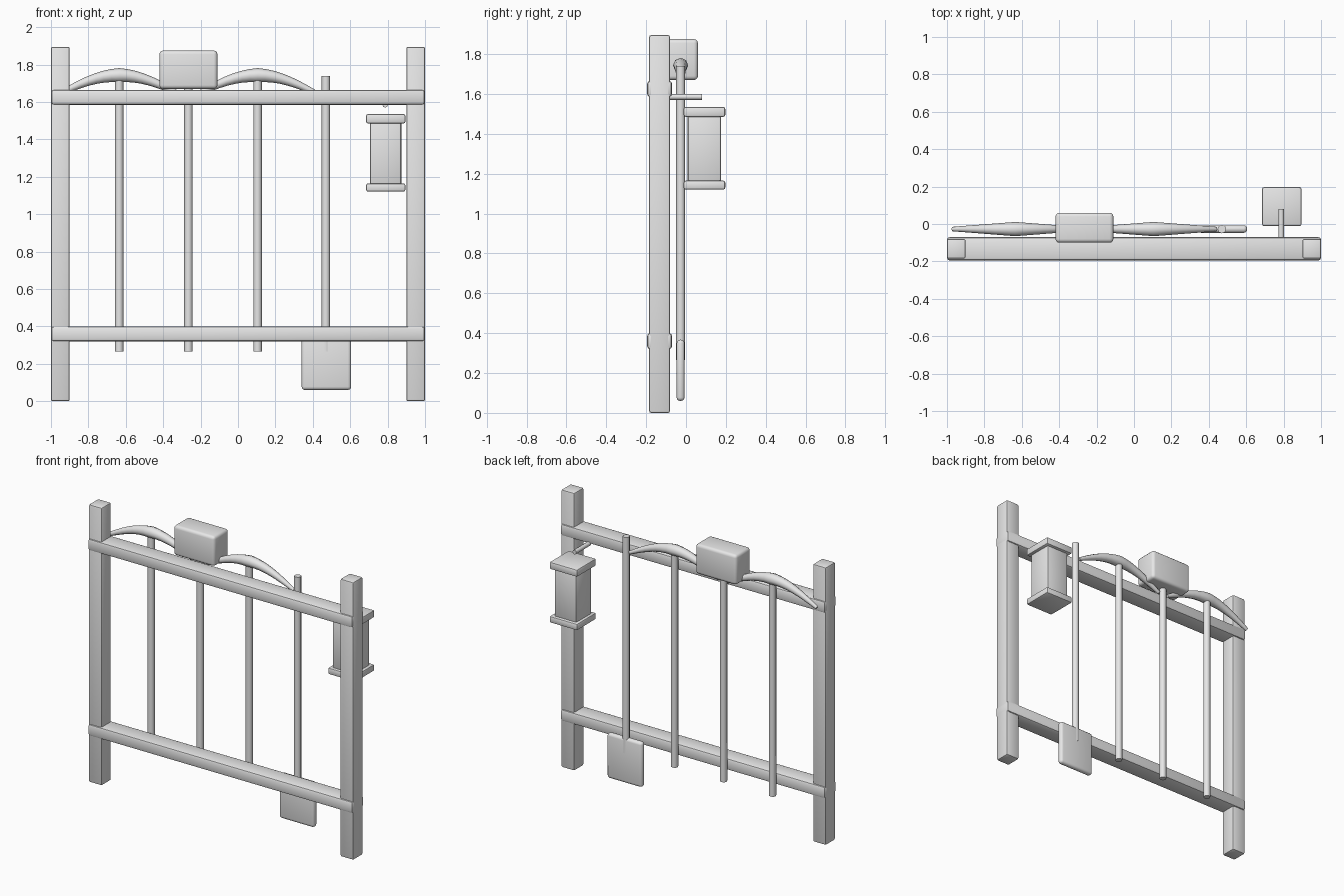
import bpy, bmesh, math
from mathutils import Vector

cube = bpy.data.objects.get("Cube")
if cube:
    bpy.data.objects.remove(cube, do_unlink=True)

grey = bpy.data.materials.new("plain grey")
grey.use_nodes = True
grey.diffuse_color = (0.8, 0.8, 0.8, 1)
grey.node_tree.nodes["Principled BSDF"].inputs["Base Color"].default_value = (0.8, 0.8, 0.8, 1)


def finish(bm, name, angle=40):
    bmesh.ops.recalc_face_normals(bm, faces=bm.faces)
    mesh = bpy.data.meshes.new(name)
    bm.to_mesh(mesh)
    bm.free()
    mesh.materials.append(grey)
    obj = bpy.data.objects.new(name, mesh)
    bpy.context.collection.objects.link(obj)
    bpy.ops.object.select_all(action="DESELECT")
    obj.select_set(True)
    bpy.context.view_layer.objects.active = obj
    bpy.ops.object.shade_smooth_by_angle(angle=math.radians(angle))
    return obj


def box(name, low, high, bevel=0.01, segments=2):
    low, high = Vector(low), Vector(high)
    bm = bmesh.new()
    bmesh.ops.create_cube(bm, size=1)
    bmesh.ops.scale(bm, vec=high - low, verts=bm.verts)
    bmesh.ops.translate(bm, vec=(low + high) / 2, verts=bm.verts)
    if bevel:
        bmesh.ops.bevel(bm, geom=bm.edges[:], offset=bevel, segments=segments,
                        profile=0.5, affect="EDGES")
    return finish(bm, name)


def tube(name, path, radii, sides, axis):
    """Rings of the given radii along a path; axis is the sideways direction."""
    bm = bmesh.new()
    side = Vector(axis)
    rings = []
    for i, point in enumerate(path):
        ahead = path[min(i + 1, len(path) - 1)] - path[max(i - 1, 0)]
        up = ahead.normalized().cross(side)
        angles = [2 * math.pi * k / sides for k in range(sides)]
        rings.append([bm.verts.new(point + radii[i] * (side * math.cos(a) + up * math.sin(a)))
                      for a in angles])
    for a, b in zip(rings, rings[1:]):
        for k in range(sides):
            n = (k + 1) % sides
            bm.faces.new((a[k], a[n], b[n], b[k]))
    bm.faces.new(rings[0])
    bm.faces.new(rings[-1])
    return finish(bm, name, 50)


def rod(name, start, end, radius, sides, axis=(1, 0, 0)):
    return tube(name, [Vector(start), Vector(end)], [radius] * 2, sides, axis)


# Rack frame
for name, x in (("right", -0.95), ("left", 0.95)):
    box(name + "_post", (x - 0.05, -0.185, 0), (x + 0.05, -0.08, 1.895))
for name, z in (("lower", 0.32), ("upper", 1.585)):
    box(name + "_rail", (-1, -0.195, z), (1, -0.07, z + 0.08), 0.015)

# Tool handles hung behind the rails
TOOL_Y = -0.027
for name, x, top in (("first_pick", -0.635, 1.74), ("hammer", -0.265, 1.74),
                     ("second_pick", 0.105, 1.74), ("shovel", 0.47, 1.74)):
    rod(name + "_handle", (x, TOOL_Y, 0.265), (x, TOOL_Y, top), 0.023, 8)

# Curved, tapering pick heads
for name, x in (("first", -0.635), ("second", 0.105)):
    steps = [i / 8 - 1 for i in range(17)]
    path = [Vector((x + 0.335 * t, TOOL_Y, 1.635 + 0.108 * math.cos(t * math.pi / 2)))
            for t in steps]
    tube(name + "_pick_head", path, [0.038 - 0.026 * abs(t) for t in steps], 8, (0, 1, 0))

# Hammer head and shovel blade
box("hammer_head", (-0.42, -0.1, 1.67), (-0.11, 0.06, 1.875), 0.02, 3)
box("shovel_blade", (0.34, -0.047, 0.06), (0.605, -0.007, 0.367), 0.018, 3)

# Lantern with its hook
box("lantern_body", (0.705, 0.008, 1.15), (0.873, 0.176, 1.5), 0.012)
for name, low, high in (("bottom", 1.12, 1.165), ("top", 1.485, 1.535)):
    box("lantern_" + name, (0.685, -0.012, low), (0.895, 0.197, high))
rod("lantern_hook", (0.787, -0.08, 1.585), (0.787, 0.08, 1.585), 0.015, 8)
